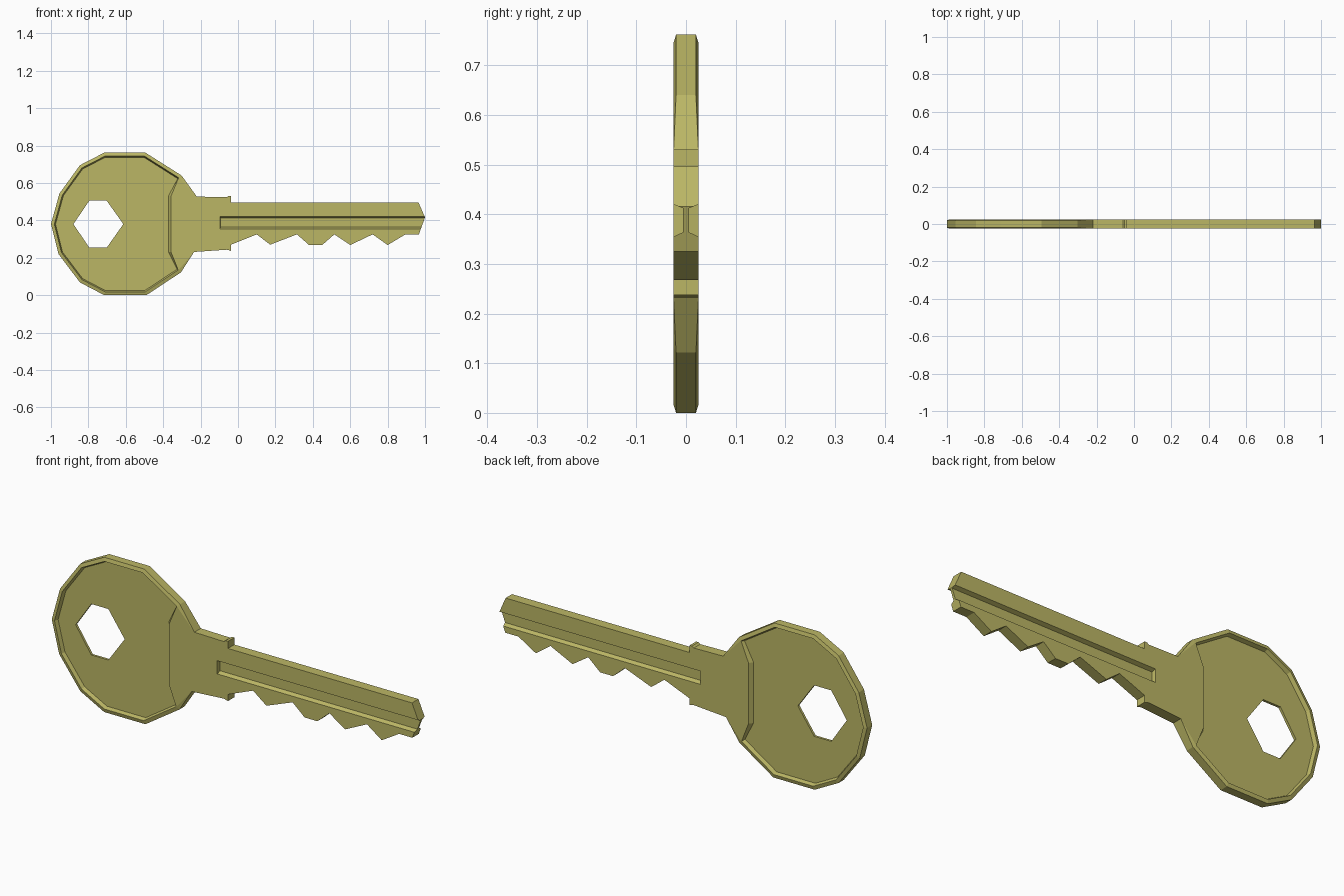
import bpy, bmesh
from mathutils import Vector

if "Cube" in bpy.data.objects:
    bpy.data.objects.remove(bpy.data.objects["Cube"])

# Outline in (x, z): bow (head), then collar, blade, teeth
BOW = [(-0.305, 0.122), (-0.49, 0.0), (-0.715, 0.0), (-0.845, 0.068), (-0.96, 0.22),
       (-1.0, 0.38), (-0.955, 0.543), (-0.845, 0.695), (-0.715, 0.762), (-0.495, 0.762),
       (-0.302, 0.64)]
BLADE = [(-0.22, 0.527), (-0.06, 0.524), (-0.05, 0.531), (-0.037, 0.531), (-0.037, 0.496),
         (0.965, 0.496), (1.0, 0.416), (0.967, 0.325), (0.895, 0.325), (0.80, 0.268),
         (0.72, 0.325), (0.60, 0.268), (0.515, 0.325), (0.45, 0.268), (0.38, 0.268),
         (0.315, 0.325), (0.172, 0.27), (0.10, 0.325), (-0.037, 0.27), (-0.037, 0.237),
         (-0.06, 0.243), (-0.235, 0.231)]
CENTRE = Vector((-0.62, 0.381))
HALF, EDGE, FLOOR = 0.025, 0.02, 0.006


def scaled(points, factor):
    return [tuple(CENTRE + (Vector(p) - CENTRE) * factor) for p in points]


def loft(bm, rings):
    """Closed solid through rings of (x, y, z) points."""
    loops = [[bm.verts.new(p) for p in ring] for ring in rings]
    n = len(loops[0])
    for a, b in zip(loops, loops[1:]):
        for i in range(n):
            j = (i + 1) % n
            bm.faces.new((a[i], a[j], b[j], b[i]))
    bm.faces.new(loops[0][::-1])
    bm.faces.new(loops[-1])


def flat(points, y):
    return [(x, y, z) for x, z in points]


def finish(bm, name):
    bmesh.ops.remove_doubles(bm, verts=bm.verts, dist=1e-5)
    bmesh.ops.recalc_face_normals(bm, faces=bm.faces)
    mesh = bpy.data.meshes.new(name)
    bm.to_mesh(mesh)
    bm.free()
    obj = bpy.data.objects.new(name, mesh)
    bpy.context.collection.objects.link(obj)
    return obj


def pocket_pair(name, rim, floor):
    """Sloped pocket cutter on both faces."""
    bm = bmesh.new()
    for s in (-1, 1):
        loft(bm, [flat(rim, s * 0.05), flat(rim, s * HALF), flat(floor, s * FLOOR)])
    return finish(bm, name)


# Key body with bevelled bow rim
bm = bmesh.new()
face = scaled(BOW, 0.957) + BLADE
side = lambda s: flat(BOW, s * EDGE) + flat(BLADE, s * HALF)
loft(bm, [flat(face, -HALF), side(-1), side(1), flat(face, HALF)])
key = finish(bm, "key")

# Recessed bow panel
neck = [(-0.358, 0.53), (-0.358, 0.231)]
neck_floor = [(-0.372, 0.53), (-0.372, 0.231)]
panel = pocket_pair("bow_panel_cutter", scaled(BOW, 0.953) + neck,
                    scaled(BOW, 0.935) + neck_floor)

# Blade groove, open at the tip
groove = pocket_pair("groove_cutter",
                     [(-0.096, 0.355), (1.1, 0.355), (1.1, 0.42), (-0.096, 0.42)],
                     [(-0.093, 0.364), (1.1, 0.364), (1.1, 0.412), (-0.093, 0.412)])

# Six-sided key ring hole
bm = bmesh.new()
hexagon = [(-0.88, 0.38), (-0.795, 0.505), (-0.702, 0.505),
           (-0.613, 0.38), (-0.702, 0.254), (-0.795, 0.254)]
loft(bm, [flat(hexagon, -0.1), flat(hexagon, 0.1)])
hole = finish(bm, "ring_hole_cutter")

# Cut the features and drop the cutters
bpy.context.view_layer.objects.active = key
for cutter in (panel, groove, hole):
    mod = key.modifiers.new(cutter.name, 'BOOLEAN')
    mod.operation, mod.solver, mod.object = 'DIFFERENCE', 'EXACT', cutter
    bpy.ops.object.modifier_apply(modifier=mod.name)
    bpy.data.objects.remove(cutter)

# Brass colour
brass = bpy.data.materials.new("brass")
brass.diffuse_color = (0.5, 0.47, 0.13, 1)
brass.use_nodes = True
brass.node_tree.nodes["Principled BSDF"].inputs["Base Color"].default_value = brass.diffuse_color
key.data.materials.clear()
key.data.materials.append(brass)
